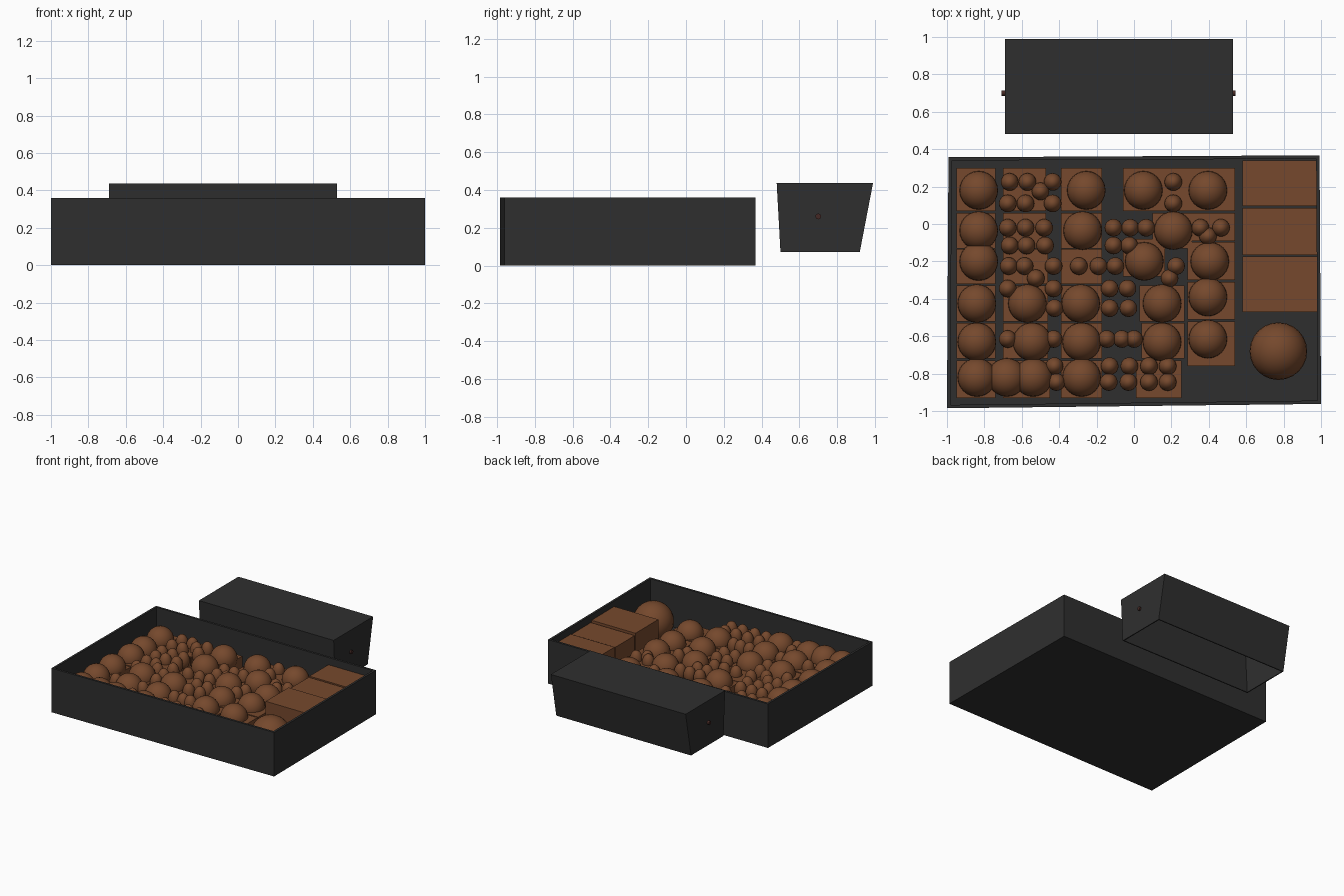
import bpy, bmesh, math
from mathutils import Matrix


def material(name, rgb):
    m = bpy.data.materials.new(name)
    m.diffuse_color = (*rgb, 1)
    return m


CHARCOAL = material("charcoal", (0.028, 0.028, 0.028))
BROWN = material("brown", (0.18, 0.066, 0.026))
RUST = material("dark_rust", (0.06, 0.022, 0.018))


def finish(name, bm, mat, smooth=False):
    bmesh.ops.recalc_face_normals(bm, faces=bm.faces)
    me = bpy.data.meshes.new(name)
    bm.to_mesh(me)
    bm.free()
    me.materials.append(mat)
    for p in me.polygons:
        p.use_smooth = smooth
    ob = bpy.data.objects.new(name, me)
    bpy.context.collection.objects.link(ob)
    return ob


def shell(name, closed, rim, t):
    """Open box: closed end loop and rim loop, given wall thickness t."""
    def inset(loop, dz):
        cx = sum(p[0] for p in loop) / 4
        cy = sum(p[1] for p in loop) / 4
        return [(x - math.copysign(t, x - cx), y - math.copysign(t, y - cy), z + dz)
                for x, y, z in loop]
    up = math.copysign(t, rim[0][2] - closed[0][2])
    bm = bmesh.new()
    loops = [[bm.verts.new(p) for p in l]
             for l in (closed, rim, inset(rim, 0), inset(closed, up))]
    bm.faces.new(loops[0])
    bm.faces.new(loops[3])
    for a, b in zip(loops, loops[1:]):
        for i in range(4):
            j = (i + 1) % 4
            bm.faces.new((a[i], a[j], b[j], b[i]))
    return finish(name, bm, CHARCOAL)


def box(name, x0, x1, y0, y1, z0, z1):
    bm = bmesh.new()
    bmesh.ops.create_cube(bm, size=1, matrix=Matrix.Translation(
        ((x0 + x1) / 2, (y0 + y1) / 2, (z0 + z1) / 2))
        @ Matrix.Diagonal((x1 - x0, y1 - y0, z1 - z0, 1)))
    return finish(name, bm, BROWN)


def ball(name, x, y, z, r, rz):
    bm = bmesh.new()
    bmesh.ops.create_uvsphere(bm, u_segments=24, v_segments=14, radius=1,
                              matrix=Matrix.Translation((x, y, z)) @ Matrix.Diagonal((r, r, rz, 1)))
    return finish(name, bm, BROWN, True)


# Tray, very slightly skewed in plan
plan = [(-1, -0.985), (1, -0.962), (0.992, 0.367), (-0.992, 0.357)]
shell("tray", [(x, y, 0) for x, y in plan], [(x, y, 0.36) for x, y in plan], 0.018)

# Separate bin, upside down with the opening underneath
X0, X1 = -0.69, 0.53
shell("upturned_bin",
      [(X0, 0.48, 0.437), (X1, 0.48, 0.437), (X1, 0.99, 0.437), (X0, 0.99, 0.437)],
      [(X0, 0.50, 0.073), (X1, 0.50, 0.073), (X1, 0.92, 0.073), (X0, 0.92, 0.073)], 0.008)
for side, x in (("left", -0.69), ("right", 0.525)):
    bm = bmesh.new()
    bmesh.ops.create_cone(bm, cap_ends=True, segments=16, radius1=0.015, radius2=0.015, depth=0.036,
                          matrix=Matrix.Translation((x, 0.70, 0.26)) @ Matrix.Rotation(math.pi / 2, 4, 'Y'))
    finish(side + "_pivot_pin", bm, RUST)

# Big bricks and one large ball in the right compartment
FLOOR = 0.017
for y0, y1, h in ((0.095, 0.34, 0.305), (-0.165, 0.085, 0.30), (-0.47, -0.175, 0.315)):
    box("large_brick", 0.58, 0.982, y0, y1, FLOOR, h)
ball("large_ball", 0.772, -0.68, 0.17, 0.154, 0.154)

# Small blocks: row (y0, y1) and the x spans in it
TOP = 0.19
block_rows = {
    (0.07, 0.30): [(-0.95, -0.74), (-0.70, -0.47), (-0.39, -0.17), (-0.06, 0.165), (0.165, 0.285), (0.285, 0.54)],
    (-0.13, 0.06): [(-0.95, -0.74), (-0.70, -0.47), (-0.39, -0.17), (0.10, 0.31)],
    (-0.32, -0.135): [(-0.95, -0.74), (-0.70, -0.46), (-0.39, -0.17)],
    (-0.52, -0.33): [(-0.95, -0.74), (-0.70, -0.46), (-0.39, -0.17), (0.03, 0.27)],
    (-0.72, -0.53): [(-0.95, -0.74), (-0.70, -0.46), (-0.39, -0.17), (0.04, 0.27)],
    (-0.93, -0.73): [(-0.95, -0.74), (-0.70, -0.45), (-0.39, -0.17), (0.01, 0.255)],
    (-0.28, -0.08): [(-0.06, 0.165)],
    (-0.09, 0.06): [(0.31, 0.54)],
    (-0.30, -0.095): [(0.285, 0.54)],
    (-0.51, -0.31): [(0.285, 0.54)],
    (-0.76, -0.52): [(0.285, 0.54)],
}
for (y0, y1), spans in block_rows.items():
    for x0, x1 in spans:
        box("small_block", x0, x1, y0, y1, FLOOR, TOP)

# Medium balls sunk into the blocks, by row
medium = {
    0.18: [-0.83, -0.255, 0.05, 0.395],
    -0.035: [-0.83, -0.275, 0.21],
    -0.20: [-0.83, 0.055, 0.405],
    -0.425: [-0.84, -0.57, -0.285, 0.15],
    -0.39: [0.395],
    -0.63: [-0.84, -0.545, -0.28, 0.15],
    -0.615: [0.395],
    -0.82: [-0.84, -0.68, -0.54, -0.28],
}
for y, xs in medium.items():
    for x in xs:
        ball("medium_ball", x, y, 0.195, 0.103, 0.103)

# Small egg-shaped pieces between and on the blocks, by row
small = {
    0.225: [-0.665, -0.57, -0.435, 0.21],
    0.175: [-0.50],
    0.11: [-0.675, -0.58, -0.435, 0.21],
    -0.02: [-0.675, -0.58, -0.48, -0.11, -0.02, 0.065, 0.355, 0.465],
    -0.065: [0.395],
    -0.115: [-0.665, -0.575, -0.475, -0.11, -0.025],
    -0.225: [-0.67, -0.585, -0.43, -0.295, -0.19, -0.10, 0.225],
    -0.29: [-0.525, 0.19],
    -0.345: [-0.675, -0.43, -0.13, -0.035],
    -0.45: [-0.425, -0.13, -0.03],
    -0.615: [-0.675, -0.43, -0.145, -0.065, 0.0],
    -0.76: [-0.425, -0.13, -0.025, 0.08, 0.18],
    -0.845: [-0.415, -0.135, -0.03, 0.08, 0.18],
}
for y, xs in small.items():
    for x in xs:
        ball("small_egg", x, y, 0.195, 0.047, 0.07)
